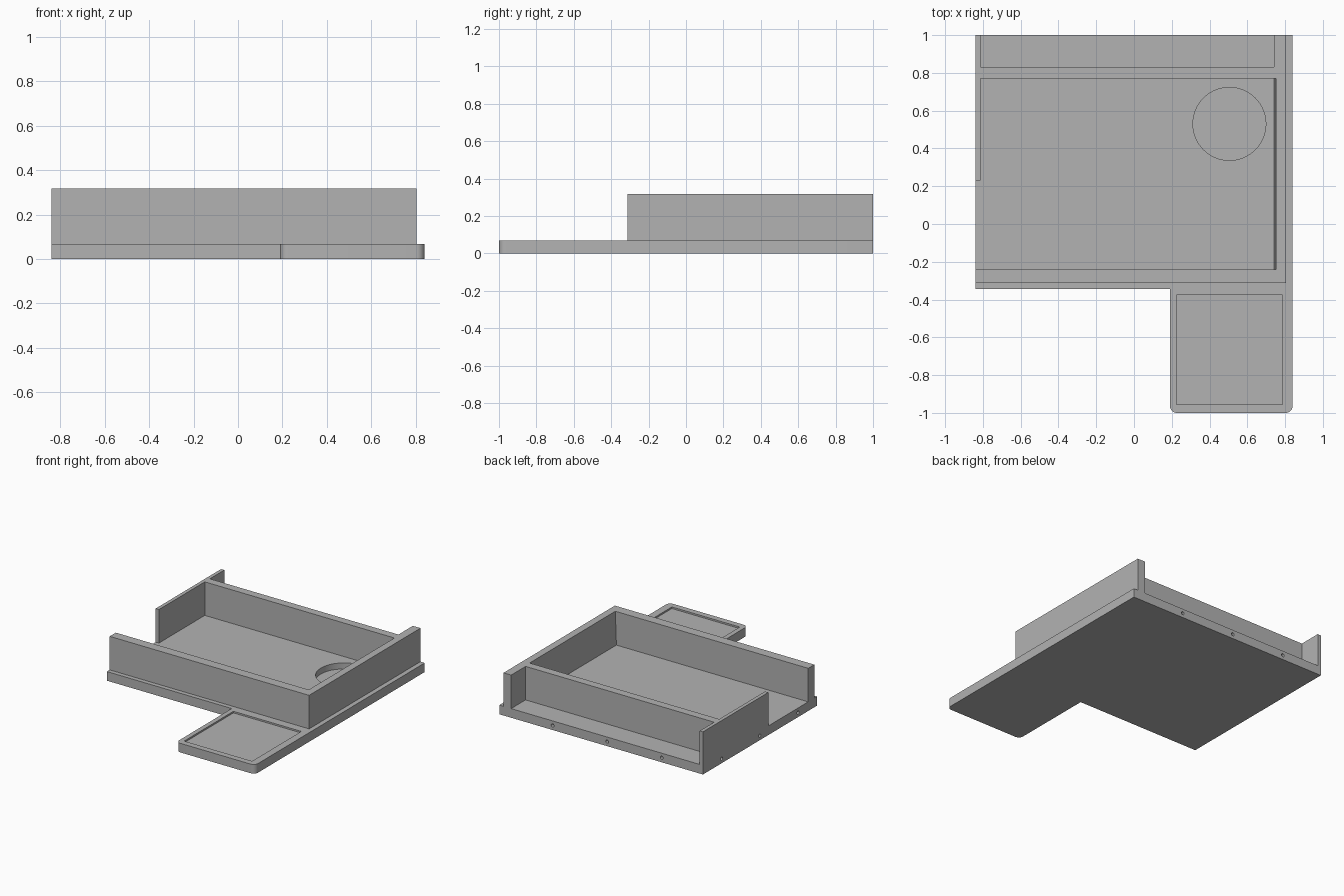
import bpy, bmesh, math
from mathutils import Matrix

cube = bpy.data.objects.get("Cube")
if cube:
    bpy.data.objects.remove(cube, do_unlink=True)

grey = bpy.data.materials.new("plain grey")
grey.use_nodes = True
colour = (0.45, 0.45, 0.45, 1)
grey.diffuse_color = colour
grey.node_tree.nodes["Principled BSDF"].inputs["Base Color"].default_value = colour

BASE_Z, TOP_Z = 0.068, 0.318
LEFT, RIGHT = 0.84, -0.84


def finish(name, bm):
    bmesh.ops.recalc_face_normals(bm, faces=bm.faces)
    mesh = bpy.data.meshes.new(name)
    bm.to_mesh(mesh)
    bm.free()
    mesh.materials.append(grey)
    obj = bpy.data.objects.new(name, mesh)
    bpy.context.collection.objects.link(obj)
    return obj


def extrude(name, outline, z0, z1, top_shift=None):
    """Prism from a plan outline; top_shift may move top corners."""
    bm = bmesh.new()
    face = bm.faces.new([bm.verts.new((x, y, z0)) for x, y in outline])
    new = bmesh.ops.extrude_face_region(bm, geom=[face])["geom"]
    for v in new:
        if isinstance(v, bmesh.types.BMVert):
            v.co.z = z1
            if top_shift:
                v.co.x += top_shift(v.co)
    return finish(name, bm)


def arc(cx, cy, r, start, steps=8):
    angles = [math.radians(start + 90 * i / steps) for i in range(steps + 1)]
    return [(cx + r * math.cos(a), cy + r * math.sin(a)) for a in angles]


def cylinder(name, centre, radius, depth, rotation=Matrix(), sides=24):
    bm = bmesh.new()
    bmesh.ops.create_cone(bm, cap_ends=True, segments=sides, radius1=radius,
                          radius2=radius, depth=depth,
                          matrix=Matrix.Translation(centre) @ rotation)
    return finish(name, bm)


# L-shaped base plate with rounded tab corners
r = 0.037
tab_x, tab_y, step_y = 0.19, -1.0, -0.345
outline = [(LEFT, 1), (RIGHT, 1), (RIGHT, step_y), (tab_x, step_y)]
outline += arc(tab_x + r, tab_y + r, r, 180)
outline += arc(LEFT - r, tab_y + r, r, 270)
base = extrude("base_plate", outline, 0, BASE_Z)

# Cutters: round recess, shallow tab pocket, pin holes in two edges
cutters = [
    cylinder("round_recess_cutter", (0.505, 0.53, 0.123), 0.193, 0.2, sides=64),
    extrude("tab_pocket_cutter",
            [(0.225, -0.955), (0.785, -0.955), (0.785, -0.375), (0.225, -0.375)],
            BASE_Z - 0.012, BASE_Z + 0.1),
]
for i in range(3):
    offset = 0.45 * (i - 1)
    cutters.append(cylinder("back_pin_cutter", (-0.05 + offset, 1, BASE_Z / 2),
                            0.012, 0.12, Matrix.Rotation(math.pi / 2, 4, 'X')))
    cutters.append(cylinder("side_pin_cutter", (RIGHT, 0.33 + offset, BASE_Z / 2),
                            0.012, 0.12, Matrix.Rotation(math.pi / 2, 4, 'Y')))

for cutter in cutters:
    cutter.hide_render = True
    mod = base.modifiers.new("cut", 'BOOLEAN')
    mod.operation = 'DIFFERENCE'
    mod.solver = 'EXACT'
    mod.object = cutter

# Bake the cuts and drop the cutters
graph = bpy.context.evaluated_depsgraph_get()
cut_mesh = bpy.data.meshes.new_from_object(base.evaluated_get(graph))
base.modifiers.clear()
base.data = cut_mesh
for cutter in cutters:
    bpy.data.objects.remove(cutter, do_unlink=True)

# Tray walls: front, left, inner back and short right wall in one outline
front, back_in, back_out = -0.24, 0.77, 0.83
outer, inner, thin = 0.805, 0.742, -0.813
walls = extrude("tray_walls", [
    (RIGHT, -0.312), (outer, -0.312), (outer, 1), (inner, 1),
    (inner, back_out), (thin, back_out), (thin, 1), (RIGHT, 1),
    (RIGHT, 0.23), (thin, 0.23), (thin, back_in), (inner, back_in),
    (inner, front), (RIGHT, front)], BASE_Z, TOP_Z,
    # slight draft on the inner face of the left wall
    lambda c: 0.009 if abs(c.x - inner) < 0.001 and c.y < 0.8 else 0)

for obj in (base, walls):
    bpy.ops.object.select_all(action='DESELECT')
    obj.select_set(True)
    bpy.context.view_layer.objects.active = obj
    bpy.ops.object.shade_smooth_by_angle(angle=math.radians(30))
